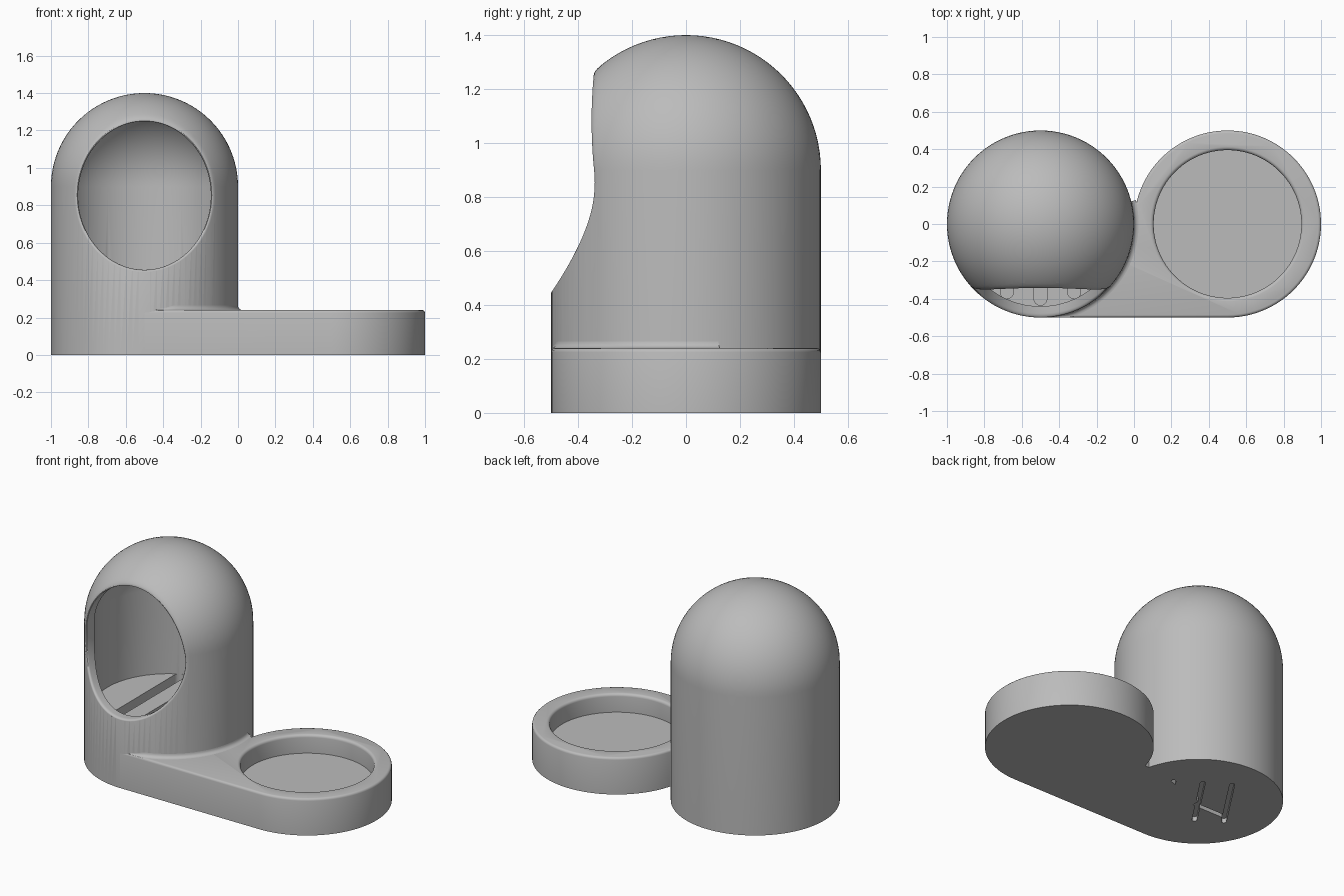
import bpy, bmesh
from math import sin, cos, pi, radians, sqrt, atan2

if "Cube" in bpy.data.objects:
    bpy.data.objects.remove(bpy.data.objects["Cube"])

grey = bpy.data.materials.new("plain grey")
grey.use_nodes = True
grey.diffuse_color = (0.5, 0.5, 0.5, 1)
grey.node_tree.nodes["Principled BSDF"].inputs["Base Color"].default_value = grey.diffuse_color

R, WALL_R, DOME_Z, FLOOR_Z, PLATE_Z = 0.5, 0.44, 0.9, 0.35, 0.24
TOWER_X, RING_X = -0.5, 0.5


def to_object(name, bm):
    bmesh.ops.recalc_face_normals(bm, faces=bm.faces)
    mesh = bpy.data.meshes.new(name)
    bm.to_mesh(mesh)
    bm.free()
    mesh.materials.append(grey)
    ob = bpy.data.objects.new(name, mesh)
    bpy.context.collection.objects.link(ob)
    return ob


def loft(name, rings, closed=True, caps=True):
    """Skin a list of equal-length point rings."""
    bm = bmesh.new()
    loops = [[bm.verts.new(p) for p in ring] for ring in rings]
    n = len(loops[0])
    for a, b in zip(loops, loops[1:]):
        for i in range(n if closed else n - 1):
            j = (i + 1) % n
            bm.faces.new((a[i], a[j], b[j], b[i]))
    if caps:
        bm.faces.new(loops[0])
        bm.faces.new(loops[-1])
    return to_object(name, bm)


def circle(x, r, z, n=96):
    return [(x + r * cos(2 * pi * i / n), r * sin(2 * pi * i / n), z) for i in range(n)]


def dome(name, r, bottom, steps=24):
    """Upright cylinder with a hemispherical top."""
    profile = [(r, bottom)]
    profile += [(r * cos(a), DOME_Z + r * sin(a))
                for a in (pi / 2 * i / steps for i in range(steps))]
    profile.append((0.002, DOME_Z + r))
    return loft(name, [circle(TOWER_X, pr, z) for pr, z in profile])


def slot(cx, cy, length, width, angle, z0, z1):
    """Round-ended bar used for cutting grooves."""
    pts = []
    for k in range(18):
        a = -pi / 2 + pi * (k if k < 9 else k - 1) / 8
        u = (length - width) / 2 * (1 if k < 9 else -1) + width / 2 * cos(a)
        v = width / 2 * sin(a)
        pts.append((cx + u * cos(angle) - v * sin(angle),
                    cy + u * sin(angle) + v * cos(angle)))
    return loft("groove_cutter", [[(x, y, z) for x, y in pts] for z in (z0, z1)])


def cut(target, cutter):
    cutter.hide_render = True
    mod = target.modifiers.new("cut", 'BOOLEAN')
    mod.operation, mod.solver, mod.object = 'DIFFERENCE', 'EXACT', cutter
    bpy.context.view_layer.objects.active = target
    bpy.ops.object.modifier_apply(modifier=mod.name)
    bpy.data.objects.remove(cutter)


def smooth(ob):
    bpy.ops.object.select_all(action='DESELECT')
    ob.select_set(True)
    bpy.context.view_layer.objects.active = ob
    bpy.ops.object.shade_smooth_by_angle(angle=radians(32))


# Hollow domed tower
tower = dome("domed_tower", R, 0)
cut(tower, dome("cavity_cutter", WALL_R, FLOOR_Z))


# Oval front opening with a rounded rim that follows the curved wall
def opening_ring(flare, depth=None, fixed_y=None, n=96):
    ring = []
    for i in range(n):
        t = 2 * pi * i / n
        x = (0.355 + 0.025 * flare) * cos(t)
        z = 0.852 + 0.014 * flare + (0.397 + 0.0255 * flare) * sin(t)
        r2 = R * R - max(0, z - DOME_Z) ** 2
        y = fixed_y if fixed_y is not None else depth - sqrt(r2 - x * x)
        ring.append((TOWER_X + x, y, z))
    return ring


rings = [opening_ring(1, fixed_y=-1)]
rings += [opening_ring(1 - sin(a), 0.022 * (1 - cos(a)))
          for a in (pi / 2 * k / 5 for k in range(6))]
rings.append(opening_ring(0, fixed_y=-0.12))
cut(tower, loft("opening_cutter", rings))

# Drain grooves in the tower floor
for dx, half in ((-0.18, 0.4), (0, 0.435), (0.18, 0.4)):
    cut(tower, slot(TOWER_X + dx, 0, 2 * half, 0.07, pi / 2, FLOOR_Z - 0.07, FLOOR_Z + 0.05))

# Fine grooves under the tower: three parallel and one crossing
tilt = radians(56.5)
for k in (-1, 0, 1):
    off = 0.175 * k
    cut(tower, slot(TOWER_X - off * sin(tilt), off * cos(tilt), 0.47, 0.03, tilt, -0.1, 0.03))
cut(tower, slot(TOWER_X + 0.01, -0.04, 0.49, 0.03, 0, -0.1, 0.03))
smooth(tower)

# Base plate: round end, straight front side, notch at the back
notch_y = 0.121
end = pi - atan2(notch_y, sqrt(R * R - notch_y ** 2))
outline = [(TOWER_X, -R)]
outline += [(RING_X + R * cos(a), R * sin(a))
            for a in (-pi / 2 + (end + pi / 2) * i / 72 for i in range(73))]
outline += [(-0.06, notch_y), (TOWER_X, 0)]
bm = bmesh.new()
face = bm.faces.new([bm.verts.new((x, y, 0)) for x, y in outline])
new = bmesh.ops.extrude_face_region(bm, geom=[face])["geom"]
top = [v for v in new if isinstance(v, bmesh.types.BMVert)]
bmesh.ops.translate(bm, verts=top, vec=(0, 0, PLATE_Z))
rim = [e for e in bm.edges if all(v.co.z > 0.1 for v in e.verts)]
bmesh.ops.bevel(bm, geom=rim, offset=0.015, segments=3, profile=0.5, affect='EDGES')
plate = to_object("base_plate", bm)

# Round recess with a softened lip
recess = [(0.395, 0.12)]
recess += [(0.395 + 0.018 * (1 - cos(a)), PLATE_Z - 0.018 * (1 - sin(a)))
           for a in (pi / 2 * k / 4 for k in range(5))]
recess.append((0.413, PLATE_Z + 0.1))
cut(plate, loft("recess_cutter", [circle(RING_X, r, z) for r, z in recess]))
smooth(plate)

# Concave blend where the tower meets the plate
rings = []
for i in range(41):
    th = radians(-83 + 97 * i / 40)
    gap = R / max(abs(sin(th)), 0.3) - R if th < 0 else 1
    s = min(0.025, gap)
    ring = []
    for k in range(6):
        a = pi / 2 * k / 5
        r, z = R + s * (1 - sin(a)), PLATE_Z + s * (1 - cos(a))
        ring.append((TOWER_X + r * cos(th), r * sin(th), z))
    rings.append(ring)
smooth(loft("tower_fillet", rings, closed=False, caps=False))
